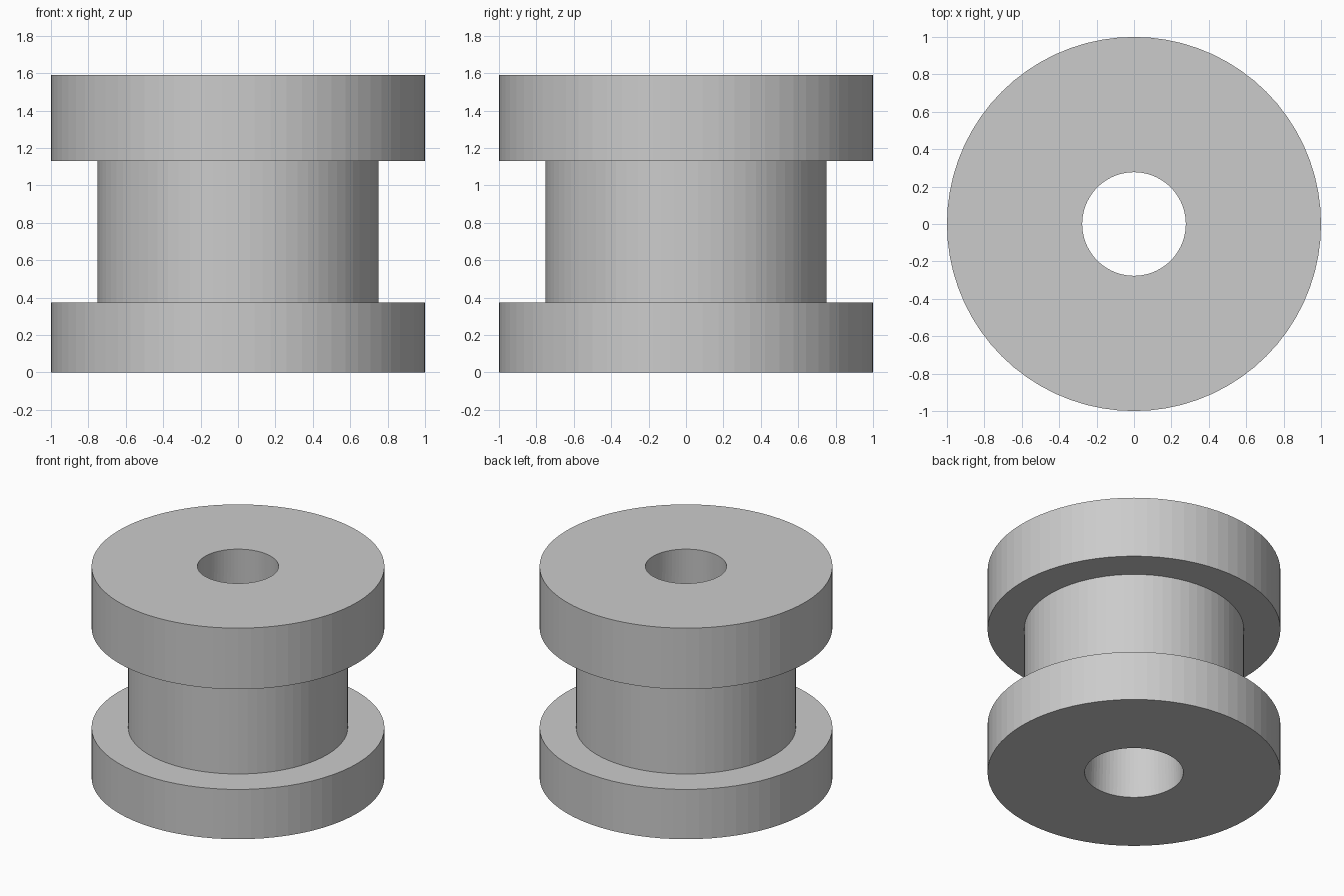
import bpy
import math

SEGMENTS = 72

cube = bpy.data.objects.get("Cube")
if cube:
    bpy.data.objects.remove(cube, do_unlink=True)

# Single plain grey
grey = bpy.data.materials.new("plain_grey")
grey.use_nodes = True
colour = (0.6, 0.6, 0.6, 1.0)
grey.diffuse_color = colour
grey.node_tree.nodes["Principled BSDF"].inputs["Base Color"].default_value = colour


def lathe(name, profile):
    """Revolve a closed (radius, height) outline around the z axis."""
    n = len(profile)
    verts = []
    for s in range(SEGMENTS):
        a = 2 * math.pi * s / SEGMENTS
        verts += [(r * math.cos(a), r * math.sin(a), z) for r, z in profile]
    faces = []
    for s in range(SEGMENTS):
        here, there = s * n, (s + 1) % SEGMENTS * n
        for i in range(n):
            j = (i + 1) % n
            faces.append((here + i, there + i, there + j, here + j))
    mesh = bpy.data.meshes.new(name)
    mesh.from_pydata(verts, [], faces)
    mesh.materials.append(grey)
    mesh.update()
    obj = bpy.data.objects.new(name, mesh)
    bpy.context.collection.objects.link(obj)
    return obj


# Flanged spool: lower flange, narrow core, thicker upper flange,
# and a through bore that is slightly wider at the bottom
bore_bottom, bore_top = 0.337, 0.277
flange, core = 1.0, 0.75
lathe("flanged_spool", [
    (bore_bottom, 0), (flange, 0), (flange, 0.375), (core, 0.375),
    (core, 1.13), (flange, 1.13), (flange, 1.59), (bore_top, 1.59),
])
